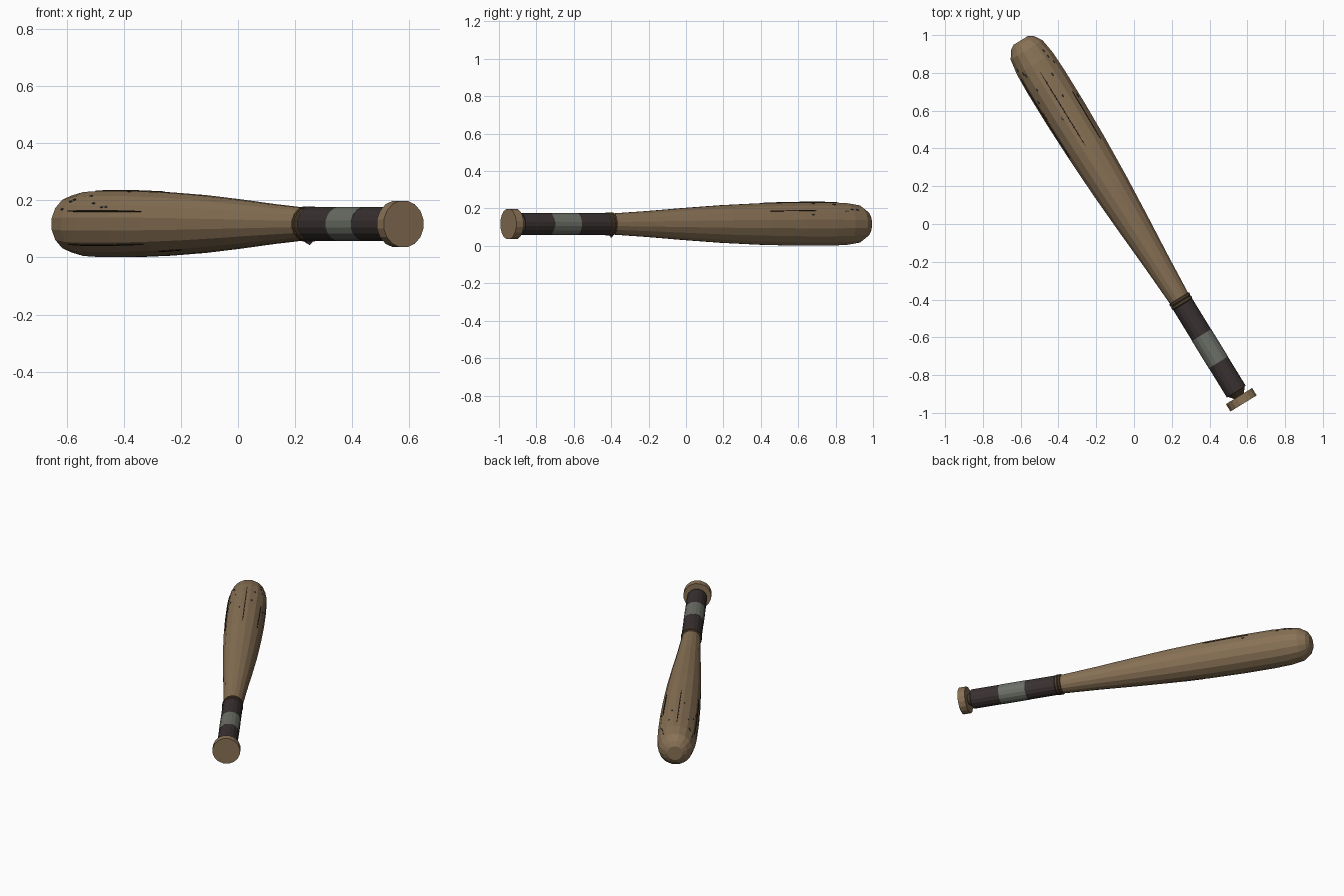
import bpy, bmesh, math, random
from mathutils import Matrix, Vector

cube = bpy.data.objects.get("Cube")
if cube:
    bpy.data.objects.remove(cube, do_unlink=True)

SIDES = 16

# Bat frame: local z runs from the knob to the tip, local y is up
axis = Vector((-0.523, 0.852, 0)).normalized()
up = Vector((0, 0, 1))
side = up.cross(axis)
frame = Matrix((side, up, axis)).transposed().to_4x4()
frame.translation = (0.58, -0.95, 0.117)


def material(name, color):
    mat = bpy.data.materials.new(name)
    mat.use_nodes = True
    mat.diffuse_color = (*color, 1)
    bsdf = mat.node_tree.nodes["Principled BSDF"]
    bsdf.inputs["Base Color"].default_value = (*color, 1)
    bsdf.inputs["Roughness"].default_value = 0.8
    return mat


wood = material("wood", (0.25, 0.168, 0.092))
dark_wood = material("dark wood", (0.085, 0.055, 0.03))
tape = material("dark tape", (0.042, 0.031, 0.031))
cloth = material("grey cloth", (0.15, 0.16, 0.135))
crack_color = material("crack brown", (0.026, 0.018, 0.012))
dent_color = material("dent grey", (0.05, 0.055, 0.053))


def finish(name, bm, mat):
    bmesh.ops.recalc_face_normals(bm, faces=bm.faces)
    mesh = bpy.data.meshes.new(name)
    bm.to_mesh(mesh)
    bm.free()
    mesh.materials.append(mat)
    obj = bpy.data.objects.new(name, mesh)
    obj.matrix_world = frame
    bpy.context.collection.objects.link(obj)
    return obj


def polar(t, radius, angle):
    """Angle is measured from the top towards the bat's right-hand edge."""
    return Vector((-radius * math.sin(angle), radius * math.cos(angle), t))


def turned(name, profile, mat):
    """Faceted solid turned from (distance, radius) pairs."""
    bm = bmesh.new()
    rings = [[bm.verts.new(polar(t, r, (i + 0.5) * math.tau / SIDES))
              for i in range(SIDES)] for t, r in profile]
    for a, b in zip(rings, rings[1:]):
        for i in range(SIDES):
            j = (i + 1) % SIDES
            bm.faces.new((a[i], a[j], b[j], b[i]))
    bm.faces.new(rings[0])
    bm.faces.new(rings[-1])
    return finish(name, bm, mat)


# Knob, neck and wrapped grip
turned("knob", [(0, 0.083), (0.046, 0.083)], wood)
turned("neck", [(0.046, 0.03), (0.075, 0.055)], dark_wood)
turned("grip_lower_tape", [(0.073, 0.06), (0.255, 0.06)], tape)
turned("grip_cloth_band", [(0.255, 0.061), (0.425, 0.061)], cloth)
turned("grip_upper_tape", [(0.425, 0.06), (0.615, 0.06)], tape)
turned("collar", [(0.615, 0.058), (0.62, 0.063), (0.632, 0.063), (0.636, 0.059),
                  (0.64, 0.063), (0.65, 0.063), (0.655, 0.055)], dark_wood)

# Barrel
barrel = [(0.65, 0.057), (0.88, 0.071), (1.115, 0.088), (1.35, 0.103), (1.585, 0.113),
          (1.8, 0.118), (2.0, 0.118), (2.11, 0.114), (2.195, 0.101),
          (2.238, 0.073), (2.255, 0.045)]
turned("barrel", barrel, wood)


def barrel_radius(t):
    for (t0, r0), (t1, r1) in zip(barrel, barrel[1:]):
        if t0 <= t <= t1:
            return r0 + (r1 - r0) * (t - t0) / (t1 - t0)
    return barrel[-1][1]


def mark(name, start, end, degrees, width, mat, steps=6):
    """Thin raised sliver that follows the barrel surface."""
    bm = bmesh.new()
    rows = []
    for k in range(steps + 1):
        t = start + (end - start) * k / steps
        r = barrel_radius(t)
        a = math.radians(degrees)
        spread = width / r * (0.4 if k in (0, steps) else 1)
        rows.append([bm.verts.new(polar(t, rr, a + s * spread))
                     for rr, s in ((r * 0.96, -1), (r + 0.001, -0.8),
                                   (r + 0.001, 0.8), (r * 0.96, 1))])
    for a, b in zip(rows, rows[1:]):
        for i in range(4):
            j = (i + 1) % 4
            bm.faces.new((a[i], a[j], b[j], b[i]))
    bm.faces.new(rows[0])
    bm.faces.new(rows[-1])
    finish(name, bm, mat)


# Long cracks along the grain
cracks = [(1.6, 2.06, 0), (1.59, 1.88, 52), (1.59, 2.08, -67),
          (1.6, 2.1, -129), (1.4, 1.55, -150)]
for n, (start, end, degrees) in enumerate(cracks):
    mark(f"crack_{n + 1}", start, end, degrees, 0.003, crack_color)

# Small dents scattered near the tip
rng = random.Random(4)
for n in range(14):
    t = rng.uniform(1.75, 2.17)
    mark(f"dent_{n + 1}", t, t + 0.018, rng.uniform(-75, 75), 0.005, dent_color, 2)

# Loose tape end hanging below the collar
bm = bmesh.new()
flap = [(-0.03, -0.052), (0.022, -0.057), (0.012, -0.062), (-0.008, -0.073)]
front, back = [[bm.verts.new((x, y, z)) for x, y in flap] for z in (0.64, 0.645)]
bm.faces.new(front)
bm.faces.new(back)
for i in range(4):
    j = (i + 1) % 4
    bm.faces.new((front[i], front[j], back[j], back[i]))
finish("tape_end", bm, tape)
